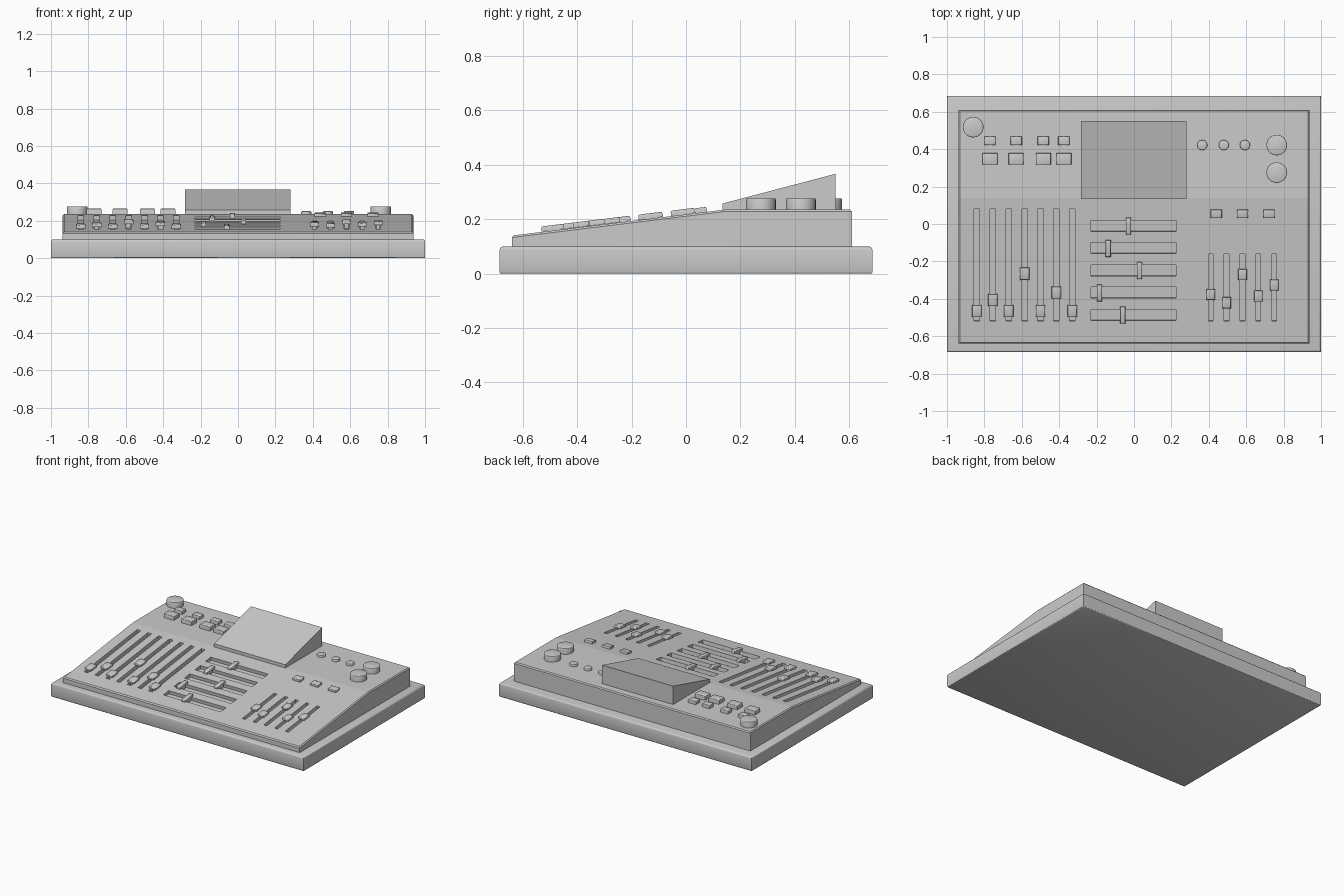
import bpy, bmesh, math
from mathutils import Matrix

if "Cube" in bpy.data.objects:
    bpy.data.objects.remove(bpy.data.objects["Cube"])

Y0, Z0, Y1, Z1 = -0.64, 0.14, 0.14, 0.235      # sloping control panel
TILT = math.atan2(Z1 - Z0, Y1 - Y0)


def panel_matrix(x, y):
    """Frame lying on the panel surface at x, y."""
    if y < Y1:
        z = Z0 + (y - Y0) * math.tan(TILT)
        return Matrix.Translation((x, y, z)) @ Matrix.Rotation(TILT, 4, 'X')
    return Matrix.Translation((x, y, Z1))


def finish(name, bm, matrix=None, angle=None):
    bmesh.ops.recalc_face_normals(bm, faces=bm.faces)
    me = bpy.data.meshes.new(name)
    bm.to_mesh(me)
    bm.free()
    ob = bpy.data.objects.new(name, me)
    bpy.context.collection.objects.link(ob)
    if matrix is not None:
        ob.matrix_world = matrix
    if angle is not None:
        bpy.ops.object.select_all(action='DESELECT')
        ob.select_set(True)
        bpy.context.view_layer.objects.active = ob
        bpy.ops.object.shade_smooth_by_angle(angle=math.radians(angle))
    return ob


def add_box(bm, size, z0, z1, matrix=Matrix()):
    m = matrix @ Matrix.Translation((0, 0, (z0 + z1) / 2)) @ Matrix.Diagonal((*size, z1 - z0, 1))
    return bmesh.ops.create_cube(bm, size=1, matrix=m)['verts']


def bevel(bm, test, width, segments):
    edges = [e for e in bm.edges if test(e)]
    bmesh.ops.bevel(bm, geom=edges, offset=width, segments=segments, profile=0.5, affect='EDGES')


def extrude_profile(points, x0, x1):
    bm = bmesh.new()
    f = bm.faces.new([bm.verts.new((x0, y, z)) for y, z in points])
    r = bmesh.ops.extrude_face_region(bm, geom=[f])
    moved = [v for v in r['geom'] if isinstance(v, bmesh.types.BMVert)]
    bmesh.ops.translate(bm, verts=moved, vec=(x1 - x0, 0, 0))
    return bm


def button(name, x, y, sx, sy, height):
    bm = bmesh.new()
    add_box(bm, (sx, sy), -0.005, height)
    bevel(bm, lambda e: all(v.co.z > 0 for v in e.verts), 0.005, 2)
    finish(name, bm, panel_matrix(x, y), 60)


def knob(name, x, y, radius, height):
    bm = bmesh.new()
    bmesh.ops.create_cone(bm, cap_ends=True, segments=32, radius1=radius, radius2=radius,
                          depth=height + 0.005,
                          matrix=Matrix.Translation((0, 0, (height - 0.005) / 2)))
    bevel(bm, lambda e: all(v.co.z > 0 for v in e.verts), 0.004, 2)
    finish(name, bm, panel_matrix(x, y), 60)


def fader(name, x, y, sx, sy, stem):
    bm = bmesh.new()
    add_box(bm, (sx, sy), 0.001, 0.02)
    bevel(bm, lambda e: all(v.co.z > 0.01 for v in e.verts), 0.006, 2)
    add_box(bm, stem, -0.024, 0.004)
    finish(name, bm, panel_matrix(x, y), 60)


# base tray
bm = bmesh.new()
add_box(bm, (2, 1.37), 0, 0.1)
bevel(bm, lambda e: all(v.co.z > 0.05 for v in e.verts), 0.012, 3)
bevel(bm, lambda e: all(v.co.z < 0.01 for v in e.verts), 0.005, 2)
finish("base_tray", bm, angle=50)

# console body with a thin chamfer round the panel
bm = extrude_profile([(Y0, 0.09), (Y0, Z0), (Y1, Z1), (0.61, Z1), (0.61, 0.09)], -0.937, 0.937)
bmesh.ops.recalc_face_normals(bm, faces=bm.faces)
bevel(bm, lambda e: all(v.co.z > 0.1 for v in e.verts)
      and any(f.normal.z < 0.5 for f in e.link_faces), 0.007, 1)
body = finish("console_body", bm)

# fader layout: x position and cap y (or slot y and cap x for the cross faders)
left = list(zip([-0.84 + 0.085 * i for i in range(7)],
                [-0.465, -0.405, -0.465, -0.265, -0.465, -0.365, -0.465]))
right = list(zip([0.41 + 0.085 * i for i in range(5)],
                 [-0.375, -0.42, -0.27, -0.385, -0.325]))
cross = list(zip([-0.01 - 0.119 * i for i in range(5)],
                 [-0.03, -0.138, 0.03, -0.185, -0.06]))

# slots cut into the panel
bm = bmesh.new()
for x, _ in left:
    add_box(bm, (0.03, 0.604), -0.025, 0.03, panel_matrix(x, -0.22))
for x, _ in right:
    add_box(bm, (0.025, 0.362), -0.025, 0.03, panel_matrix(x, -0.34))
for y, _ in cross:
    add_box(bm, (0.455, 0.06), -0.025, 0.03, panel_matrix(-0.002, y))
cutter = finish("slot_cutter", bm)
cutter.hide_render = True
mod = body.modifiers.new("slots", 'BOOLEAN')
mod.operation = 'DIFFERENCE'
mod.solver = 'EXACT'
mod.object = cutter
bpy.context.view_layer.objects.active = body
bpy.ops.object.modifier_apply(modifier=mod.name)
bpy.data.objects.remove(cutter)

# fader caps
for x, y in left:
    fader("left_fader_cap", x, y, 0.05, 0.064, (0.026, 0.03))
for x, y in right:
    fader("right_fader_cap", x, y, 0.046, 0.058, (0.021, 0.03))
for y, x in cross:
    fader("cross_fader_cap", x, y, 0.028, 0.09, (0.018, 0.05))

# wedge display
finish("display_wedge", extrude_profile(
    [(0.135, 0.225), (0.135, 0.258), (0.55, 0.367), (0.55, 0.225)], -0.283, 0.281))

# push buttons
for x in (-0.77, -0.63, -0.485, -0.375):
    button("upper_button", x, 0.445, 0.06, 0.046, 0.025)
    button("lower_button", x, 0.348, 0.08, 0.062, 0.03)
for x in (0.44, 0.58, 0.722):
    button("right_button", x, 0.055, 0.06, 0.045, 0.018)

# rotary knobs
for x, y in ((-0.86, 0.518), (0.763, 0.422), (0.763, 0.275)):
    knob("large_knob", x, y, 0.055, 0.042)
for x in (0.365, 0.48, 0.593):
    knob("small_knob", x, 0.422, 0.027, 0.016)
